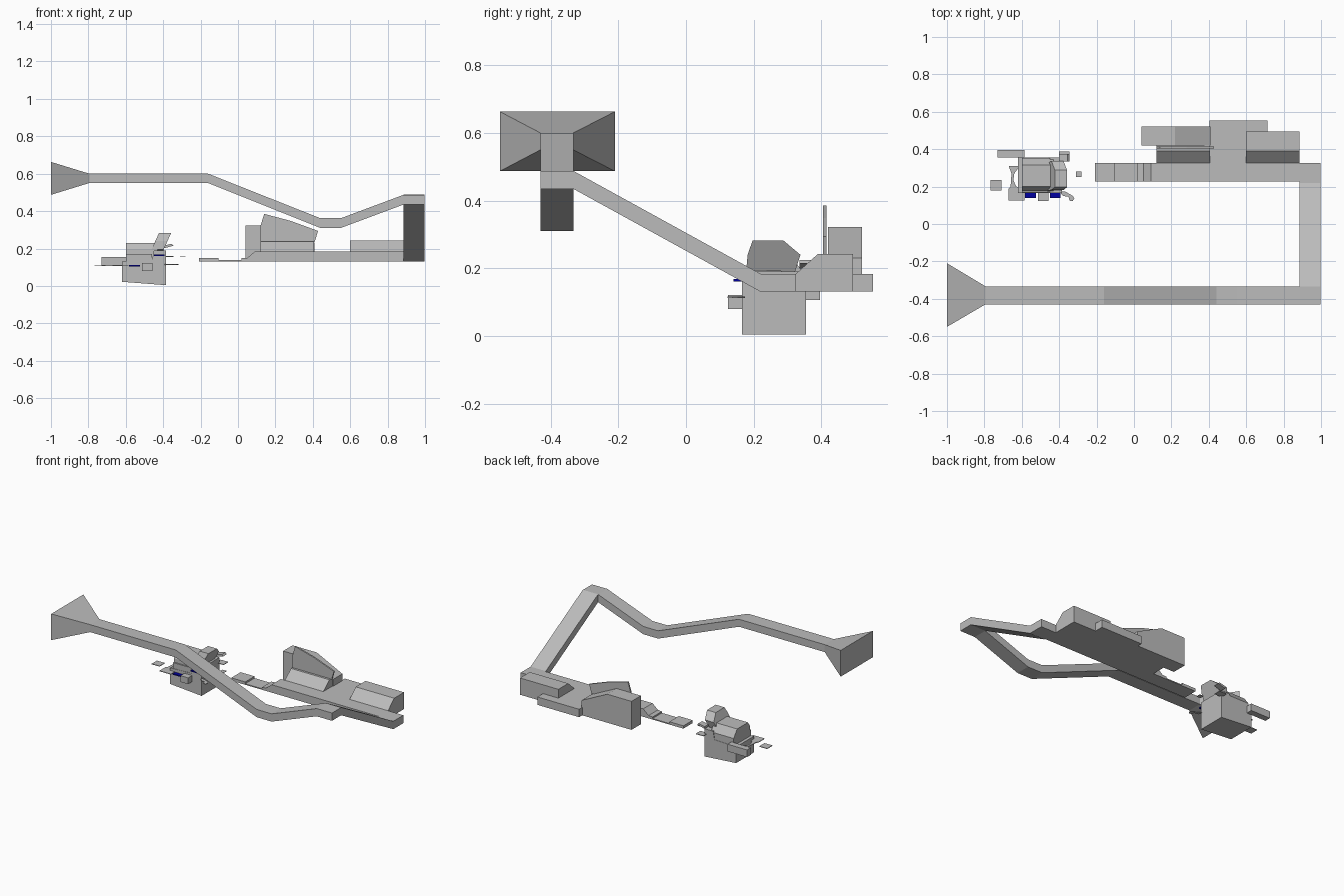
import bpy


def material(name, rgb):
    m = bpy.data.materials.new(name)
    m.diffuse_color = (*rgb, 1)
    return m


GREY = material("stone grey", (0.5, 0.5, 0.5))
BLUE = material("deep blue", (0.0, 0.0, 0.35))


def loft(name, rings, mat=GREY):
    """Skin a list of matching point rings and cap both ends."""
    n = len(rings[0])
    verts = [p for r in rings for p in r]
    faces = [tuple(range(n)), tuple(range(len(verts) - n, len(verts)))]
    for k in range(len(rings) - 1):
        a, b = k * n, (k + 1) * n
        faces += [(a + i, a + (i + 1) % n, b + (i + 1) % n, b + i) for i in range(n)]
    me = bpy.data.meshes.new(name)
    me.from_pydata(verts, [], faces)
    ob = bpy.data.objects.new(name, me)
    bpy.context.collection.objects.link(ob)
    me.materials.append(mat)
    import bmesh
    bm = bmesh.new()
    bm.from_mesh(me)
    bmesh.ops.recalc_face_normals(bm, faces=bm.faces)
    bm.to_mesh(me)
    bm.free()
    return ob


def box(name, x0, x1, y0, y1, z0, z1, mat=GREY):
    return loft(name, [[(x0, y0, z), (x1, y0, z), (x1, y1, z), (x0, y1, z)] for z in (z0, z1)], mat)


def xz_prism(name, pts, y0, y1):
    return loft(name, [[(x, y, z) for x, z in pts] for y in (y0, y1)])


def yz_prism(name, pts, x0, x1):
    return loft(name, [[(x, y, z) for y, z in pts] for x in (x0, x1)])


def xy_plate(name, pts, z0, z1, mat=GREY):
    return loft(name, [[(x, y, z) for x, y in pts] for z in (z0, z1)], mat)


# Front duct with flared mouth
duct = [(-1, -.55, -.21, .487, .663), (-.795, -.43, -.333, .55, .60),
        (-.16, -.43, -.333, .55, .60), (.44, -.43, -.333, .31, .362),
        (.55, -.43, -.333, .31, .362), (.885, -.43, -.333, .435, .487),
        (.998, -.43, -.333, .435, .487)]
loft("front_duct", [[(x, a, c), (x, b, c), (x, b, d), (x, a, d)] for x, a, b, c, d in duct])

# Sloping duct from front to back
loft("side_duct", [[(.885, y, z), (.998, y, z), (.998, y, z + .053), (.885, y, z + .053)]
                   for y, z in ((-.333, .435), (.22, .131), (.325, .131))])

# Long back base with thin stepped tail
xz_prism("back_base", [(-.208, .131), (.998, .131), (.998, .184), (.09, .184), (.05, .15),
                       (.02, .148), (.02, .138), (-.105, .138), (-.105, .15), (-.208, .15)],
         .226, .325)

# Sloped-front blocks and low block behind the base
slope = [(.325, .131), (.325, .184), (.39, .243), (.494, .243), (.494, .131)]
yz_prism("right_sloped_block", slope, .60, .885)
yz_prism("left_sloped_block", [(.325, .131), (.325, .184), (.39, .238), (.42, .238), (.42, .131)],
         .12, .405)
box("low_block", .405, .715, .325, .553, .131, .184)

# Rear cabinet and upright panel
xz_prism("rear_cabinet", [(.04, .131), (.41, .131), (.41, .23), (.22, .322), (.04, .322)], .42, .52)
xz_prism("upright_panel", [(.12, .235), (.12, .32), (.14, .385), (.28, .348), (.428, .294),
                           (.41, .235)], .405, .415)

# Machine body with slanted underside
xz_prism("machine_body", [(-.62, .022), (-.386, .004), (-.386, .19), (-.45, .19), (-.46, .135),
                          (-.62, .13)], .166, .355)
# Faceted console on top
yz_prism("console", [(.175, .13), (.178, .195), (.2, .23), (.315, .23), (.352, .18), (.352, .13)],
         -.60, -.43)
yz_prism("console_front_step", [(.168, .13), (.168, .17), (.185, .17), (.185, .13)], -.60, -.46)
# Leaning head slab
outline = [(.178, .195), (.182, .24), (.197, .283), (.288, .282), (.338, .24), (.322, .19)]
loft("leaning_slab", [[(-.46 + dx + (z - .2) * .45, y, z) for y, z in outline] for dx in (0, .065)])
xz_prism("slab_fin", [(-.40, .2), (-.345, .215), (-.355, .225), (-.40, .215)], .335, .375)

# Side shelf and front box
box("rear_shelf", -.73, -.585, .355, .396, .107, .155)
box("front_box", -.513, -.457, .124, .168, .08, .122)

# Thin plates around the machine
box("left_plate", -.766, -.708, .18, .235, .109, .113)
box("right_plate", -.31, -.28, .25, .28, .154, .157)
xy_plate("waisted_plate", [(-.67, .125), (-.585, .125), (-.585, .19), (-.63, .2), (-.645, .235),
                           (-.64, .27), (-.61, .31), (-.67, .31), (-.655, .27), (-.66, .2),
                           (-.67, .19)], .109, .113)
xy_plate("paddle_plate", [(-.40, .175), (-.38, .15), (-.35, .145), (-.345, .125), (-.328, .122),
                          (-.318, .138), (-.33, .152), (-.37, .175)], .113, .117)
box("back_plate", -.40, -.345, .34, .388, .155, .159)

# Blue plates
box("left_blue_plate", -.582, -.524, .14, .168, .104, .111, BLUE)
box("right_blue_plate", -.45, -.392, .14, .168, .161, .169, BLUE)
